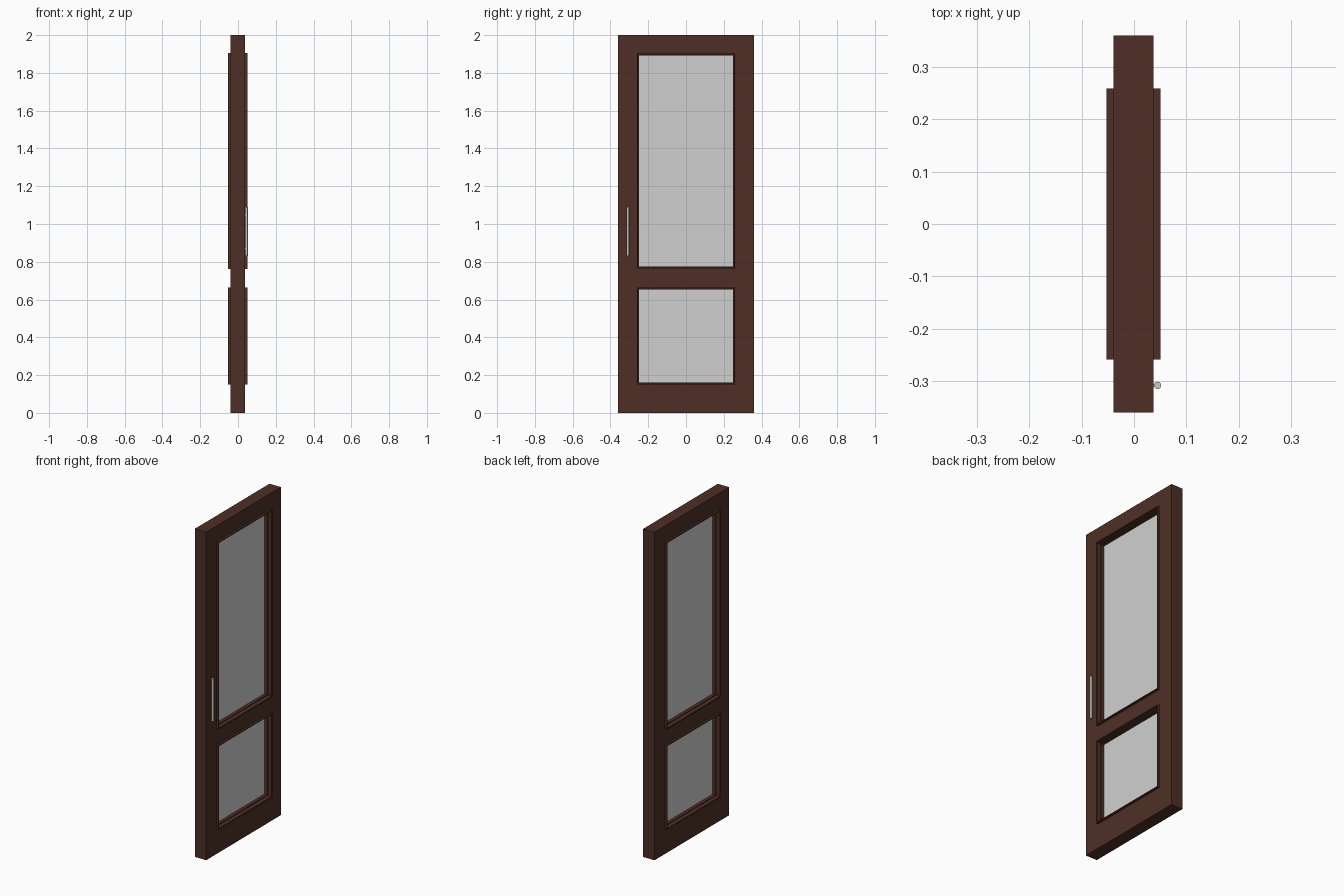
import bpy, bmesh, math
from mathutils import Vector

if "Cube" in bpy.data.objects:
    bpy.data.objects.remove(bpy.data.objects["Cube"])

CX = -0.001            # centre plane of the door leaf
HALF_LEAF = 0.0385     # half thickness of the leaf
HALF_TRIM = 0.0515     # half thickness of the raised trim
TRIM_Y = 0.259
PANELS = {"lower": (0.151, 0.665), "upper": (0.763, 1.904)}


def lin(c):
    c /= 255
    return c / 12.92 if c <= 0.04045 else ((c + 0.055) / 1.055) ** 2.4


def material(name, r, g, b):
    m = bpy.data.materials.new(name)
    m.diffuse_color = (lin(r), lin(g), lin(b), 1)
    m.use_nodes = True
    m.node_tree.nodes["Principled BSDF"].inputs["Base Color"].default_value = m.diffuse_color
    return m


wood = material("dark_wood", 78, 47, 37)
glass = material("frosted_glass", 208, 208, 208)
metal = material("satin_metal", 200, 200, 192)


def finish(name, bm, mat):
    bmesh.ops.recalc_face_normals(bm, faces=bm.faces)
    me = bpy.data.meshes.new(name)
    bm.to_mesh(me)
    bm.free()
    me.materials.append(mat)
    ob = bpy.data.objects.new(name, me)
    bpy.context.collection.objects.link(ob)
    return ob


def box(name, lo, hi, mat):
    bm = bmesh.new()
    bmesh.ops.create_cube(bm, size=1)
    for v in bm.verts:
        v.co = Vector([(lo[i] + hi[i]) / 2 + v.co[i] * (hi[i] - lo[i]) for i in range(3)])
    return finish(name, bm, mat)


# Door leaf: a cell grid with two openings, extruded through its thickness
lap = 0.004
oy = TRIM_Y - lap
ys = [-0.36, -oy, oy, 0.36]
zs = [0.0]
for z0, z1 in PANELS.values():
    zs += [z0 + lap, z1 - lap]
zs.append(2.0)
bm = bmesh.new()
grid = [[bm.verts.new((CX - HALF_LEAF, y, z)) for z in zs] for y in ys]
for i in range(3):
    for j in range(5):
        if not (i == 1 and j in (1, 3)):
            bm.faces.new((grid[i][j], grid[i + 1][j], grid[i + 1][j + 1], grid[i][j + 1]))
ext = bmesh.ops.extrude_face_region(bm, geom=bm.faces[:], use_keep_orig=True)
bmesh.ops.translate(bm, vec=(2 * HALF_LEAF, 0, 0),
                    verts=[g for g in ext["geom"] if isinstance(g, bmesh.types.BMVert)])
finish("door_frame", bm, wood)

# Stepped trim section: (inset from outer edge, offset from centre plane)
step = 0.025
section = [(0, -HALF_TRIM), (0.006, -HALF_TRIM), (0.006, -step), (0.011, -step),
           (0.011, step), (0.006, step), (0.006, HALF_TRIM), (0, HALF_TRIM)]


def trim(name, z0, z1):
    bm = bmesh.new()
    rings = []
    for sy, sz in ((-1, 0), (1, 0), (1, 1), (-1, 1)):
        rings.append([bm.verts.new((CX + x, sy * (TRIM_Y - d), z1 - d if sz else z0 + d))
                      for d, x in section])
    n = len(section)
    for a in range(4):
        r, s = rings[a], rings[(a + 1) % 4]
        for k in range(n):
            bm.faces.new((r[k], s[k], s[(k + 1) % n], r[(k + 1) % n]))
    finish(name, bm, wood)


# Trim and glass pane for each opening
for label, (z0, z1) in PANELS.items():
    trim(label + "_trim", z0, z1)
    box(label + "_glass", (CX - 0.005, -TRIM_Y + 0.008, z0 + 0.008),
        (CX + 0.005, TRIM_Y - 0.008, z1 - 0.008), glass)

# Pull handle bar, on one side only
bpy.ops.mesh.primitive_cylinder_add(vertices=24, radius=0.007, depth=0.26,
                                    location=(0.045, -0.308, 0.96))
bar = bpy.context.object
bar.name = "handle_bar"
bar.data.materials.append(metal)
bpy.ops.object.shade_smooth_by_angle(angle=math.radians(40))

# Small mounts joining the bar to the leaf
for label, z in (("lower", 0.87), ("upper", 1.05)):
    box(label + "_handle_mount", (0.034, -0.311, z - 0.004), (0.044, -0.305, z + 0.004), metal)
